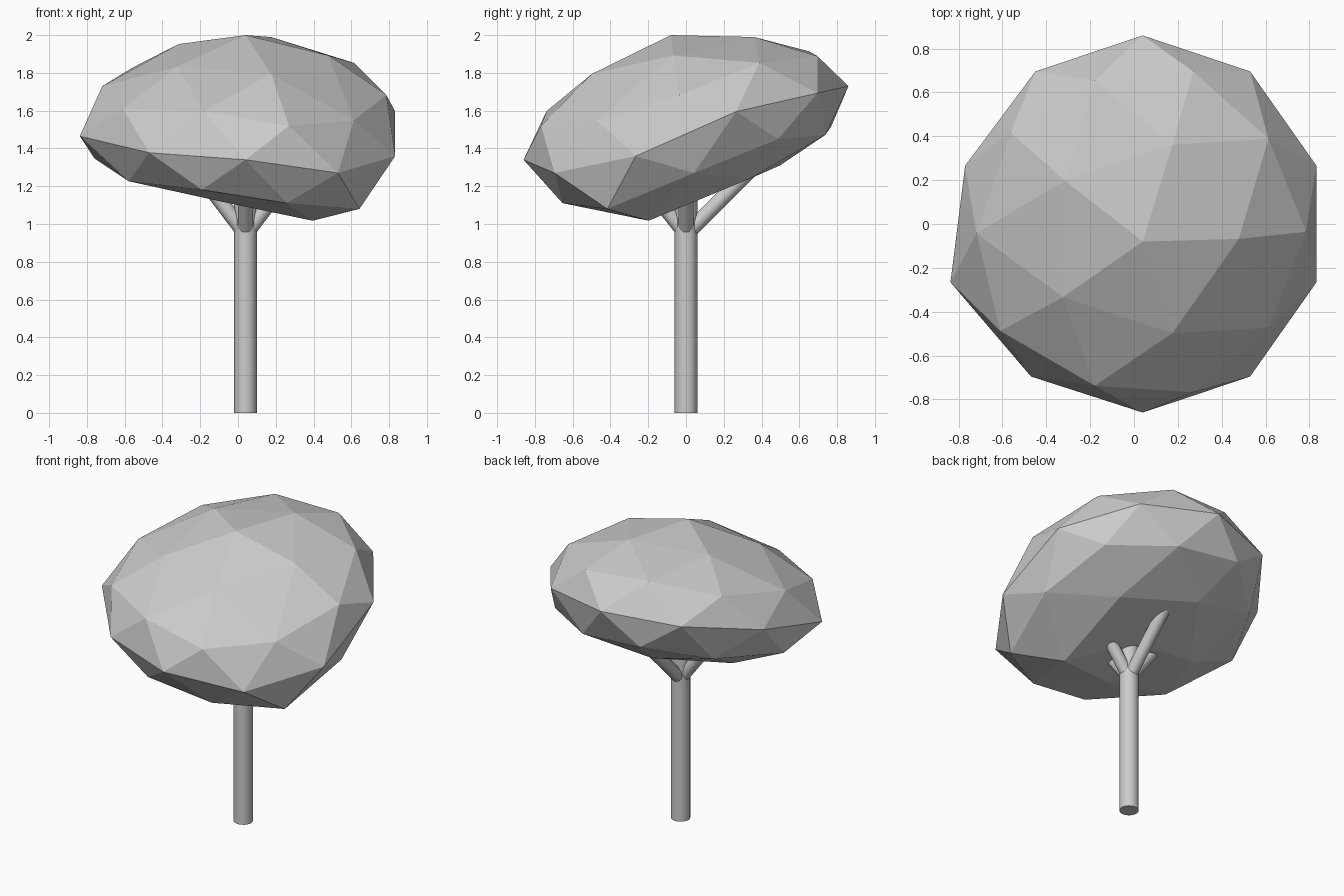
import bpy, bmesh, math
from mathutils import Vector

if "Cube" in bpy.data.objects:
    bpy.data.objects.remove(bpy.data.objects["Cube"])

TRUNK_X = 0.04


def rod(name, start, end, radius, sides=16):
    """Cylinder running between two points, smooth sides."""
    a, b = Vector(start), Vector(end)
    bpy.ops.mesh.primitive_cylinder_add(vertices=sides, radius=radius,
                                        depth=(b - a).length, location=(a + b) / 2)
    ob = bpy.context.object
    ob.name = name
    ob.rotation_euler = (b - a).to_track_quat('Z', 'Y').to_euler()
    bpy.ops.object.shade_smooth_by_angle(angle=math.radians(40))
    return ob


# Trunk
rod("trunk", (TRUNK_X, 0, 0), (TRUNK_X, 0, 1.17), 0.06)

# Four branches spreading into the crown (direction, reach, rise)
for name, dx, dy, reach, rise in (("branch_back", 0, 1, 0.38, 0.38),
                                  ("branch_front", 0, -1, 0.19, 0.24),
                                  ("branch_left", -1, 0, 0.22, 0.29),
                                  ("branch_right", 1, 0, 0.22, 0.29)):
    rod(name, (TRUNK_X, 0, 0.945),
        (TRUNK_X + dx * reach, dy * reach, 0.945 + rise), 0.04)

# Crown: tilted, flattened low-poly ball
bm = bmesh.new()
bmesh.ops.create_icosphere(bm, subdivisions=2, radius=1)
bm.verts.ensure_lookup_table()
unit = [v.co.copy() for v in bm.verts]
for v, u in zip(bm.verts, unit):
    v.co = (TRUNK_X + 0.833 * u.x,
            0.86 * u.y - 0.08 * u.z,
            1.535 + 0.195 * u.y + 0.42 * u.z)

# Hand-pulled corners: place on the unit ball, shift in x, shift in z
pulls = (
    # left side pulled outwards
    (-.95, -.31, 0, -.085, -.01), (-.95, .31, 0, -.018, 0),
    (-.59, -.81, 0, -.02, 0), (-.85, 0, .53, -.05, -.026),
    (-.72, -.53, .45, -.047, -.01), (-.89, 0, -.45, -.055, 0),
    (-.69, -.5, -.53, -.047, .01), (-.43, -.31, .85, -.01, 0),
    # front right pulled down
    (.72, -.53, -.45, 0, -.165), (.59, -.81, 0, 0, -.107),
    (.95, -.31, 0, 0, -.115), (.69, -.5, .53, 0, -.11),
    (.43, -.31, -.85, 0, -.10), (.89, 0, .45, 0, -.04),
    (.28, -.85, .45, 0, -.037), (.85, 0, -.53, 0, -.045),
    (.26, -.81, -.53, 0, -.046),
    # top raised, underside flattened
    (0, 0, 1, 0, .045), (0, 0, -1, 0, .035), (-.16, .5, -.85, 0, .035),
    (-.16, -.5, -.85, 0, .04), (-.53, 0, -.85, 0, .015),
)
for x, y, z, dx, dz in pulls:
    target = Vector((x, y, z))
    i = min(range(len(unit)), key=lambda k: (unit[k] - target).length)
    bm.verts[i].co += Vector((dx, 0, dz))

mesh = bpy.data.meshes.new("crown")
bm.to_mesh(mesh)
bm.free()
bpy.context.collection.objects.link(bpy.data.objects.new("crown", mesh))
